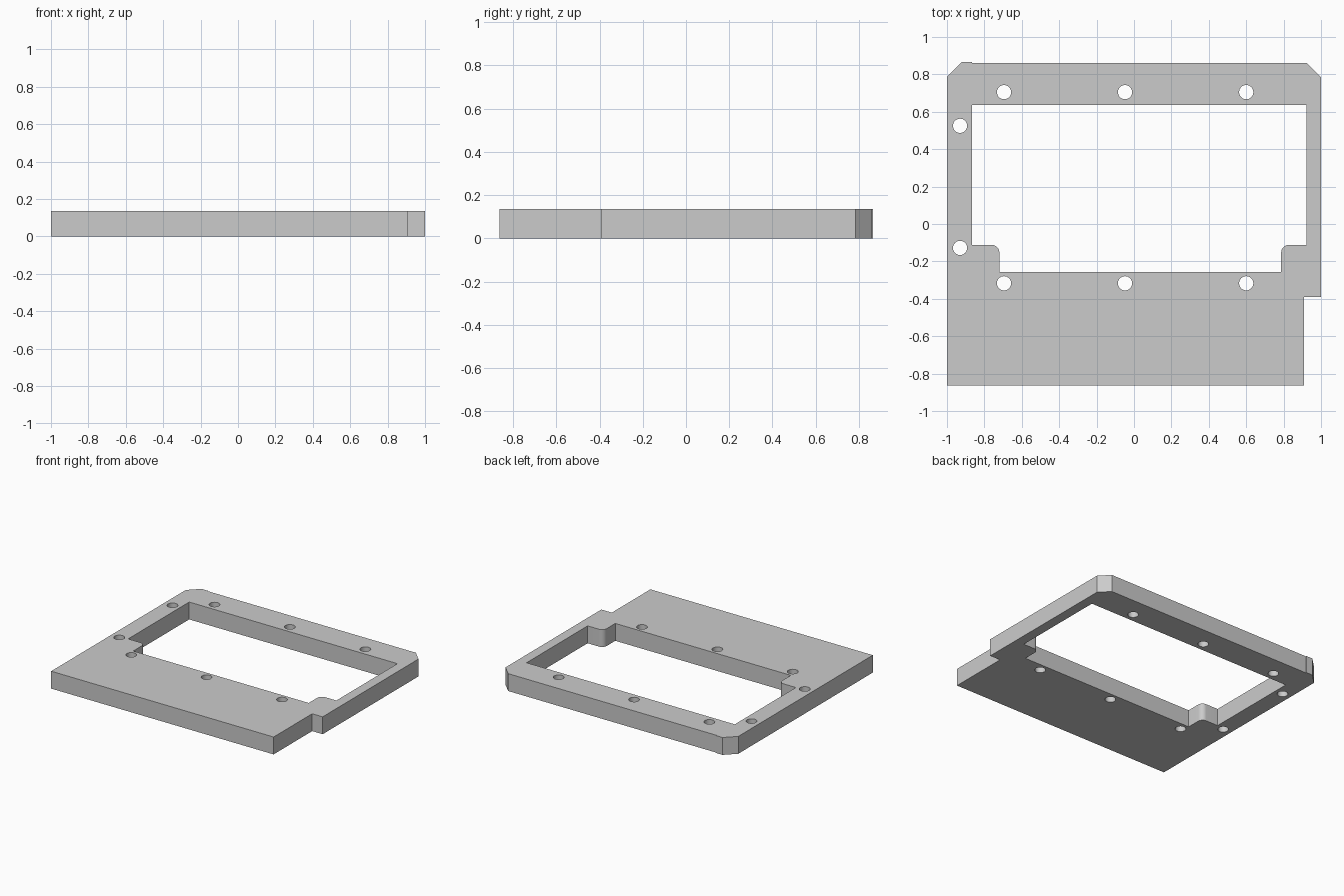
import bpy
from math import sin, cos, pi, radians

HEIGHT = 0.135

cube = bpy.data.objects.get("Cube")
if cube:
    bpy.data.objects.remove(cube, do_unlink=True)

grey = bpy.data.materials.new("plain grey")
grey.use_nodes = True
colour = (0.6, 0.6, 0.6, 1)
grey.diffuse_color = colour
grey.node_tree.nodes["Principled BSDF"].inputs["Base Color"].default_value = colour


def arc(cx, cy, r, start, end, steps):
    """Points along a circular arc, angles in radians."""
    angles = [start + (end - start) * i / steps for i in range(steps + 1)]
    return [(cx + r * cos(a), cy + r * sin(a)) for a in angles]


def add_loop(curve, points):
    spline = curve.splines.new("POLY")
    spline.points.add(len(points) - 1)
    for p, (x, y) in zip(spline.points, points):
        p.co = (x, y, 0, 1)
    spline.use_cyclic_u = True


profile = bpy.data.curves.new("plate_profile", "CURVE")
profile.dimensions = "2D"
profile.fill_mode = "BOTH"
profile.extrude = HEIGHT / 2

# Outer outline: chamfered back corners, small back tab, notched front corner
add_loop(profile, [(-1, -0.863), (0.91, -0.863), (0.91, -0.39), (1, -0.39),
                   (1, 0.785), (0.925, 0.86), (-0.865, 0.86),
                   (-0.865, 0.866), (-0.92, 0.866), (-1, 0.787)])

# Window with a rounded shoulder at each front corner
R = 0.04
LEDGE, FRONT = -0.112, -0.257
left_shoulder = arc(-0.72 - R, LEDGE - R, R, pi / 2, 0, 10)
right_shoulder = arc(0.787 + R, LEDGE - R, R, pi, pi / 2, 10)
add_loop(profile, [(-0.865, 0.637), (-0.865, LEDGE)] + left_shoulder
         + [(-0.72, FRONT), (0.787, FRONT)] + right_shoulder
         + [(0.923, LEDGE), (0.923, 0.637)])

# Screw holes: two rows of three and a pair on the side rail
holes = [(x, y) for x in (-0.695, -0.048, 0.6) for y in (0.705, -0.317)]
holes += [(-0.93, 0.525), (-0.93, -0.128)]
for x, y in holes:
    add_loop(profile, arc(x, y, 0.038, 0, 2 * pi, 32)[:-1])

# Turn the filled profile into a solid mesh plate
helper = bpy.data.objects.new("profile_helper", profile)
bpy.context.collection.objects.link(helper)
depsgraph = bpy.context.evaluated_depsgraph_get()
mesh = bpy.data.meshes.new_from_object(helper.evaluated_get(depsgraph))
bpy.data.objects.remove(helper, do_unlink=True)

plate = bpy.data.objects.new("frame_plate", mesh)
bpy.context.collection.objects.link(plate)
for v in mesh.vertices:
    v.co.z += HEIGHT / 2
mesh.materials.clear()
mesh.materials.append(grey)

# Weld the caps to the walls and shade the round parts smooth
bpy.ops.object.select_all(action="DESELECT")
plate.select_set(True)
bpy.context.view_layer.objects.active = plate
bpy.ops.object.mode_set(mode="EDIT")
bpy.ops.mesh.select_all(action="SELECT")
bpy.ops.mesh.remove_doubles(threshold=0.0005)
bpy.ops.mesh.normals_make_consistent(inside=False)
bpy.ops.object.mode_set(mode="OBJECT")
bpy.ops.object.shade_smooth_by_angle(angle=radians(30))
